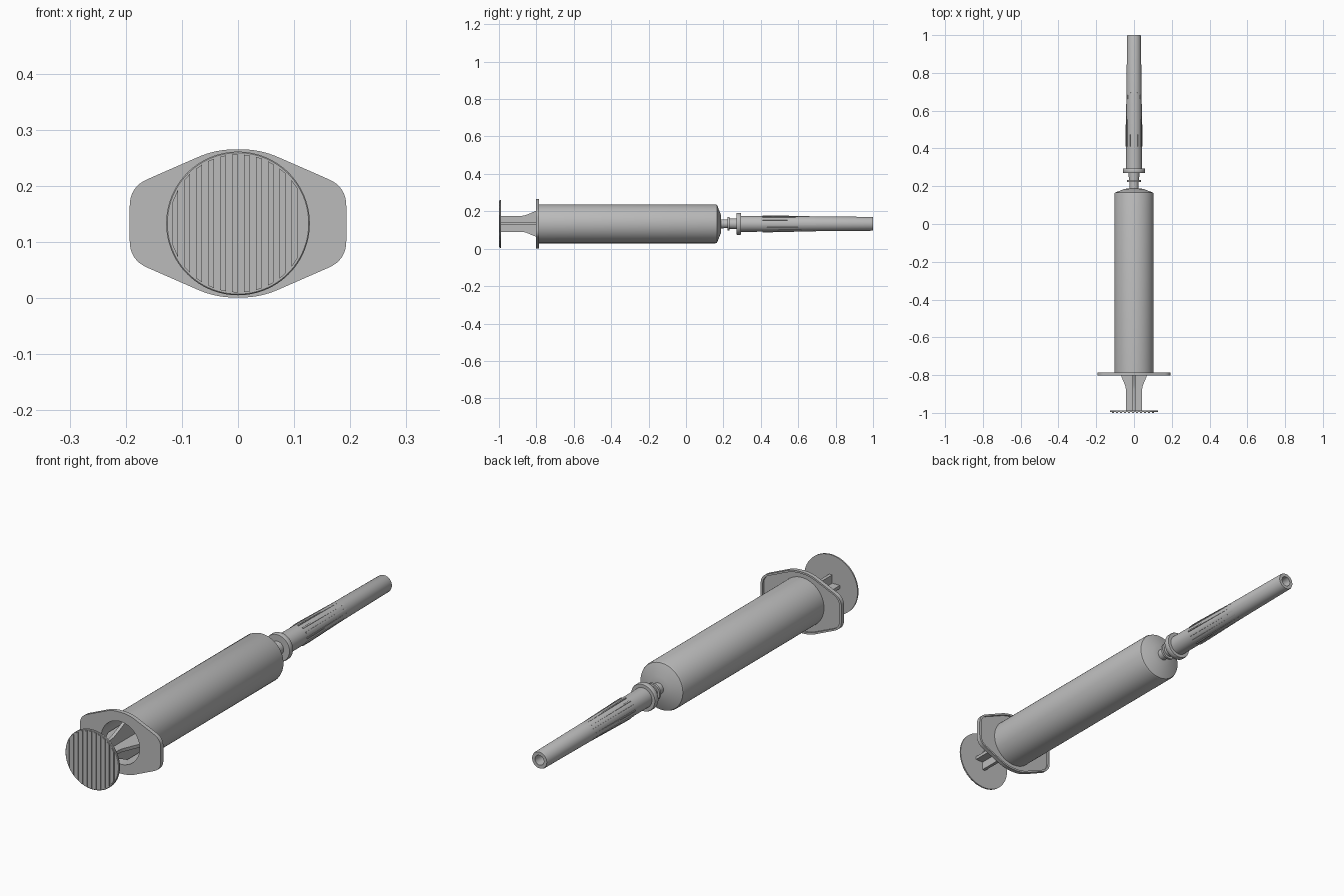
import bpy, bmesh, math
from mathutils import Matrix, Vector

cube = bpy.data.objects.get("Cube")
if cube:
    bpy.data.objects.remove(cube, do_unlink=True)

AXIS = Matrix.Translation((0, 0, 0.133))      # centre line of the syringe, along y
FACING = Matrix.Rotation(math.pi / 2, 4, 'X')  # profile plane facing the front
ALONG = Matrix.Rotation(math.pi / 2, 4, 'Z')   # profile plane running along y

grey = bpy.data.materials.new("grey plastic")
grey.use_nodes = True
colour = (0.5, 0.5, 0.5, 1)
grey.diffuse_color = colour
grey.node_tree.nodes["Principled BSDF"].inputs["Base Color"].default_value = colour


def finish(name, mesh):
    """Link a mesh, colour it and smooth it with sharp edges kept."""
    obj = bpy.data.objects.new(name, mesh)
    bpy.context.collection.objects.link(obj)
    mesh.materials.clear()
    mesh.materials.append(grey)
    bpy.ops.object.select_all(action='DESELECT')
    obj.select_set(True)
    bpy.context.view_layer.objects.active = obj
    bpy.ops.object.shade_smooth_by_angle(angle=math.radians(30))
    return obj


def lathe(name, profile, steps=64):
    """Spin a closed (y, radius) profile around the centre line."""
    bm = bmesh.new()
    verts = [bm.verts.new((r, y, 0)) for y, r in profile]
    edges = [bm.edges.new((verts[i], verts[(i + 1) % len(verts)]))
             for i in range(len(verts))]
    bmesh.ops.spin(bm, geom=verts + edges, cent=(0, 0, 0), axis=(0, 1, 0),
                   angle=2 * math.pi, steps=steps, use_duplicate=False)
    bmesh.ops.remove_doubles(bm, verts=bm.verts, dist=1e-5)
    bmesh.ops.dissolve_degenerate(bm, edges=bm.edges, dist=1e-6)
    bmesh.ops.recalc_face_normals(bm, faces=bm.faces)
    bm.transform(AXIS)
    mesh = bpy.data.meshes.new(name)
    bm.to_mesh(mesh)
    bm.free()
    return finish(name, mesh)


def plate(name, outlines, thickness, matrix):
    """Extrude flat outlines (extra outlines become holes)."""
    curve = bpy.data.curves.new(name, 'CURVE')
    curve.dimensions = '2D'
    curve.fill_mode = 'BOTH'
    curve.extrude = thickness / 2
    for points in outlines:
        spline = curve.splines.new('POLY')
        spline.points.add(len(points) - 1)
        for p, (u, v) in zip(spline.points, points):
            p.co = (u, v, 0, 1)
        spline.use_cyclic_u = True
    temp = bpy.data.objects.new(name + "_outline", curve)
    bpy.context.collection.objects.link(temp)
    graph = bpy.context.evaluated_depsgraph_get()
    mesh = bpy.data.meshes.new_from_object(temp.evaluated_get(graph))
    bpy.data.objects.remove(temp, do_unlink=True)
    bpy.data.curves.remove(curve)
    bm = bmesh.new()
    bm.from_mesh(mesh)
    bmesh.ops.remove_doubles(bm, verts=bm.verts, dist=1e-5)
    bmesh.ops.recalc_face_normals(bm, faces=bm.faces)
    bm.transform(AXIS @ matrix)
    bm.to_mesh(mesh)
    bm.free()
    return finish(name, mesh)


def circle(radius, n=64):
    return [(radius * math.cos(2 * math.pi * i / n),
             radius * math.sin(2 * math.pi * i / n)) for i in range(n)]


def rounded(corners, radius, n=8):
    """Replace every corner of a polygon by a small curve."""
    out = []
    for i, c in enumerate(corners):
        c = Vector(c)
        a = c + (Vector(corners[i - 1]) - c).normalized() * radius
        b = c + (Vector(corners[(i + 1) % len(corners)]) - c).normalized() * radius
        for k in range(n + 1):
            t = k / n
            out.append(tuple(a * (1 - t) ** 2 + c * 2 * t * (1 - t) + b * t * t))
    return out


# Barrel: open tube with a sloped shoulder and a hollow nozzle
lathe("barrel", [(-0.79, 0.104), (0.158, 0.104), (0.166, 0.101), (0.186, 0.050),
                 (0.188, 0.024), (0.28, 0.022), (0.28, 0.012), (0.17, 0.012),
                 (0.155, 0.092), (-0.80, 0.092), (-0.80, 0.104)], 96)

# Finger flange with a raised lip on its rear side
corners = [(0.193, -0.065), (0.193, 0.065), (0.040, 0.132), (-0.040, 0.132),
           (-0.193, 0.065), (-0.193, -0.065), (-0.040, -0.132), (0.040, -0.132)]
edge = rounded(corners, 0.034)
inner = [(x * 0.95, z * 0.94) for x, z in edge]
plate("finger_flange", [edge, circle(0.092)], 0.010,
      Matrix.Translation((0, -0.798, 0)) @ FACING)
plate("flange_lip", [edge, inner], 0.008,
      Matrix.Translation((0, -0.789, 0)) @ FACING)

# Plunger: thumb disc, raised grip slats, crossed fins and piston
lathe("thumb_disc", [(-0.988, 0), (-0.988, 0.128), (-0.994, 0.128),
                     (-0.996, 0.126), (-0.996, 0)], 96)
for i in range(-5, 6):
    x, h = i * 0.0213 - 0.0055, 0.0053
    top = [math.sqrt(0.123 ** 2 - (x + s) ** 2) for s in (-h, h)]
    slat = [(x - h, -top[0]), (x + h, -top[1]), (x + h, top[1]), (x - h, top[0])]
    plate("grip_slat", [slat], 0.005, Matrix.Translation((0, -0.9975, 0)) @ FACING)

half = [(-0.99, 0.043), (-0.875, 0.043), (-0.855, 0.047), (-0.80, 0.070),
        (-0.765, 0.086), (0.06, 0.086)]
fin = half + [(u, -v) for u, v in reversed(half)]
for name, turn in (("plunger_fin_flat", 0), ("plunger_fin_upright", math.pi / 2)):
    plate(name, [fin], 0.014, Matrix.Rotation(turn, 4, 'Y') @ ALONG)
lathe("piston", [(0.05, 0), (0.05, 0.088), (0.06, 0.0915), (0.115, 0.0915),
                 (0.12, 0.086), (0.145, 0.01), (0.145, 0)])

# Needle hub: thin locking ring, collar and wide rim
lathe("needle_hub", [(0.222, 0.020), (0.222, 0.037), (0.232, 0.037), (0.232, 0.027),
                     (0.272, 0.029), (0.272, 0.020)])
lathe("cap_rim", [(0.270, 0.020), (0.270, 0.057), (0.274, 0.059), (0.290, 0.059),
                  (0.294, 0.057), (0.294, 0.020)])

# Tapered needle cap with an open end, and its grip ribs
lathe("needle_cap", [(0.29, 0), (0.29, 0.043), (0.45, 0.042), (0.995, 0.037),
                     (1.0, 0.035), (1.0, 0.021), (0.95, 0.019), (0.95, 0)])
rib = [(0.41, -0.036), (0.41, -0.0455), (0.45, -0.0455), (0.70, -0.0395), (0.70, -0.036)]
for i in range(12):
    plate("cap_rib", [rib], 0.006, Matrix.Rotation(i * math.pi / 6, 4, 'Y') @ ALONG)
